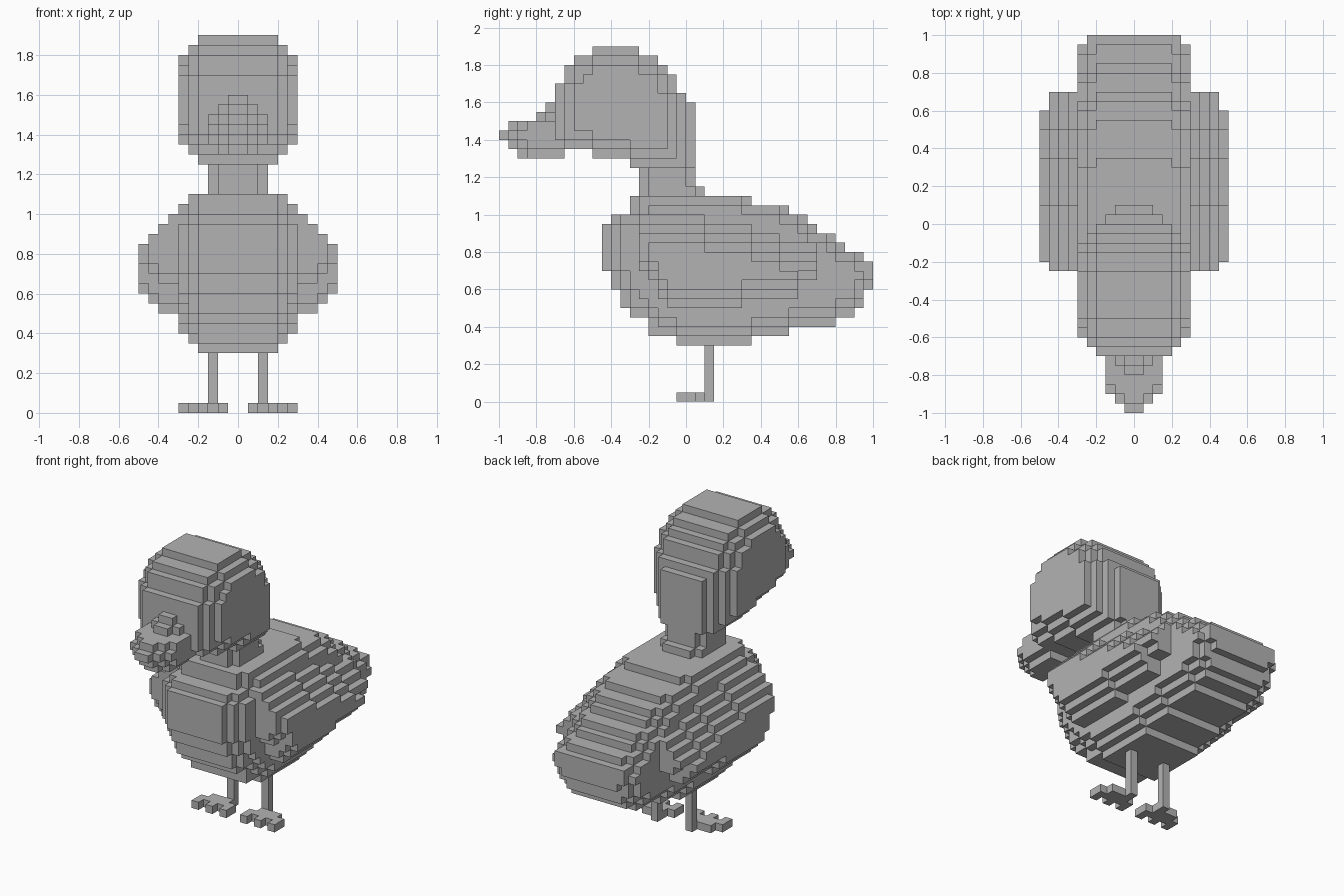
import bpy
import bmesh
from mathutils import Vector

UNIT = 0.05  # edge of one block

old = bpy.data.objects.get("Cube")
if old:
    bpy.data.objects.remove(old, do_unlink=True)

grey = bpy.data.materials.new("plain_grey")
grey.use_nodes = True
colour = (0.45, 0.45, 0.45, 1)
grey.diffuse_color = colour
grey.node_tree.nodes["Principled BSDF"].inputs["Base Color"].default_value = colour


def box(x0, x1, y0, y1, z0, z1):
    return {(x, y, z) for x in range(x0, x1)
            for y in range(y0, y1) for z in range(z0, z1)}


def slab(half, y0, y1, z0, z1):
    return box(-half, half, y0, y1, z0, z1)


def profile(bottom, rows):
    """Side profile cells from one (front, back) span per layer."""
    return {(y, bottom + i) for i, (a, b) in enumerate(rows) for y in range(a, b)}


def erode(cells):
    return {(y, z) for y, z in cells
            if {(y - 1, z), (y + 1, z), (y, z - 1), (y, z + 1)} <= cells}


def widen(cells, half):
    return {(x, y, z) for y, z in cells for x in range(-half, half)}


def mirror(cells):
    return {(-1 - x, y, z) for x, y, z in cells}


parts = {}

# Body: three side profiles, smaller towards the flanks
core = profile(6, [(-1, 7), (-4, 11), (-4, 16), (-6, 18), (-7, 19), (-7, 19),
                   (-8, 20), (-8, 20), (-9, 20), (-9, 19), (-9, 17), (-9, 16),
                   (-9, 14), (-8, 13), (-6, 11), (-6, 7)])
side = {(y, z) for y, z in core
        if (y - 1, z) in core and (y, z - 1) in core
        and (z < 15 or (y + 1, z) in core)}
parts["body"] = widen(core, 4) | widen(side, 5) | widen(erode(side), 6)

# Neck with a small step at its base
parts["neck"] = (slab(2, -5, 1, 22, 25) | slab(3, -4, 0, 22, 25)
                 | slab(2, 1, 2, 22, 23) | slab(3, 0, 1, 22, 23))

# Head: rounded by eroding the profile, plus the nape panel
skull = profile(25, [(-6, 0), (-10, 0), (-13, 0)] + [(-14, 0)] * 5
                + [(-14, -1), (-13, -1), (-13, -2), (-12, -3), (-10, -5)])
cheek = erode(skull)
parts["head"] = (widen(skull, 4) | widen(cheek, 5) | widen(erode(cheek), 6)
                 | slab(3, 0, 1, 25, 32))
parts["head"] -= slab(4, -1, 1, 32, 33) - slab(4, -1, 0, 32, 33)

# Beak: each layer steps back from its tip
beak = set()
for z, tip in ((26, -18), (27, -19), (28, -20), (29, -19)):
    for step in range(3):
        if z > 26 or step < 2:
            beak |= slab(step + 1, tip + step, -13, z, z + 1)
beak |= slab(1, -16, -14, 30, 31) | slab(2, -15, -14, 30, 31)
parts["beak"] = (beak | slab(1, -15, -14, 31, 32)) - parts["head"]

# Wing: (front, back, underside, top), shrinking with each outer layer
spans = [(-5, -4, 14, 19), (-4, -3, 13, 19), (-3, -2, 11, 19), (-2, 2, 10, 19),
         (2, 6, 10, 18), (6, 7, 11, 18), (7, 10, 11, 17), (10, 12, 11, 16),
         (12, 14, 13, 16)]
wing = set()
for layer in range(-1, 3):
    for a, b, low, high in spans:
        if layer == 2 and (a == -5 or b == 14):
            continue
        wing |= box(7 + layer, 8 + layer, a, b, low + max(layer, 0), high - layer)

# Leg and three-toed foot
leg = box(2, 3, 2, 3, 1, 6)
foot = box(2, 3, 2, 3, 0, 1) | box(2, 5, 1, 2, 0, 1) | box(1, 6, 0, 1, 0, 1)
for toe in (1, 3, 5):
    foot |= box(toe, toe + 1, -1, 0, 0, 1)

for name, cells in (("wing", wing), ("leg", leg), ("foot", foot)):
    parts["left_" + name] = cells
    parts["right_" + name] = mirror(cells)

solid = set().union(*parts.values())


def build(name, cells):
    """Skin the outside of the blocks and merge flat areas."""
    bm = bmesh.new()
    corners = {}

    def corner(p):
        key = tuple(p)
        if key not in corners:
            corners[key] = bm.verts.new([c * UNIT for c in key])
        return corners[key]

    for cell in sorted(cells):
        for axis in range(3):
            u, v = Vector(), Vector()
            u[(axis + 1) % 3] = 1
            v[(axis + 2) % 3] = 1
            for sign in (-1, 1):
                near = list(cell)
                near[axis] += sign
                if tuple(near) in solid:
                    continue
                start = Vector(cell)
                start[axis] += max(sign, 0)
                ring = [start, start + u, start + u + v, start + v]
                bm.faces.new([corner(p) for p in ring[::sign]])
    bmesh.ops.dissolve_limit(bm, angle_limit=0.01, verts=bm.verts, edges=bm.edges)
    mesh = bpy.data.meshes.new(name)
    bm.to_mesh(mesh)
    bm.free()
    mesh.materials.append(grey)
    bpy.context.collection.objects.link(bpy.data.objects.new(name, mesh))


for name, cells in parts.items():
    build(name, cells)
